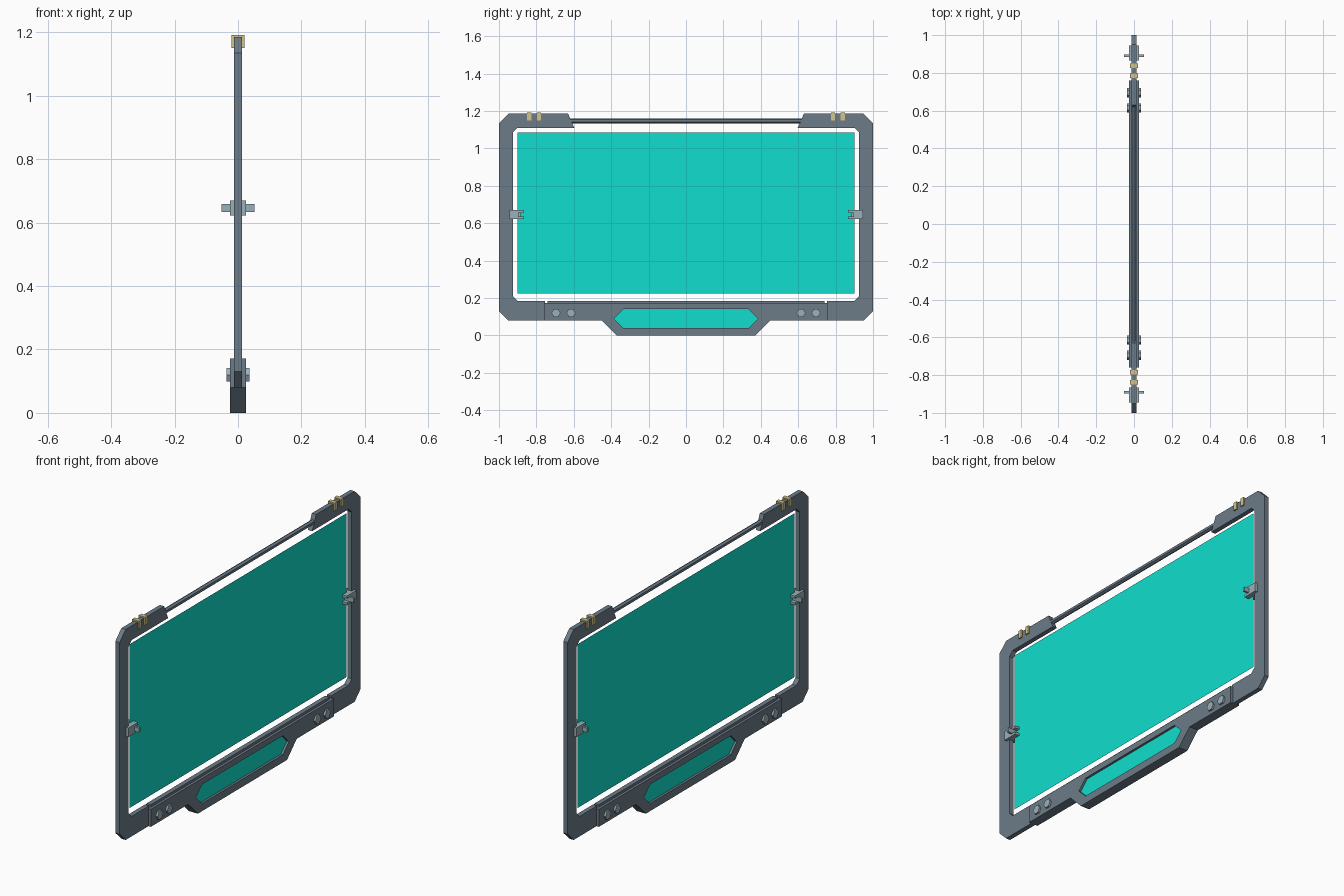
import bpy, bmesh, math
from mathutils import Matrix

if "Cube" in bpy.data.objects:
    bpy.data.objects.remove(bpy.data.objects["Cube"])


def material(name, rgb):
    m = bpy.data.materials.new(name)
    m.diffuse_color = (*rgb, 1)
    m.use_nodes = True
    m.node_tree.nodes["Principled BSDF"].inputs["Base Color"].default_value = m.diffuse_color
    return m


METAL = material("blue_grey_metal", (0.15, 0.20, 0.245))
STEEL = material("light_steel", (0.33, 0.44, 0.49))
GLOW = material("turquoise_screen", (0.005, 0.73, 0.61))
BRASS = material("pale_brass", (0.66, 0.56, 0.25))


def finish(name, bm, mat):
    bmesh.ops.recalc_face_normals(bm, faces=bm.faces)
    mesh = bpy.data.meshes.new(name)
    bm.to_mesh(mesh)
    bm.free()
    ob = bpy.data.objects.new(name, mesh)
    bpy.context.collection.objects.link(ob)
    mesh.materials.append(mat)
    return ob


def plate(name, profile, half, mat, side=1):
    """Extrude a (y, z) outline along x, centred on x = 0."""
    bm = bmesh.new()
    face = bm.faces.new([bm.verts.new((-half, y * side, z)) for y, z in profile])
    if half:
        out = bmesh.ops.extrude_face_region(bm, geom=[face])
        verts = [g for g in out["geom"] if isinstance(g, bmesh.types.BMVert)]
        bmesh.ops.translate(bm, verts=verts, vec=(2 * half, 0, 0))
    return finish(name, bm, mat)


def rect(y0, y1, z0, z1):
    return [(y0, z0), (y1, z0), (y1, z1), (y0, z1)]


def rod(name, radius, length, loc, axis, mat, sides=6):
    bm = bmesh.new()
    turn = Matrix.Rotation(math.pi / 2, 4, axis)
    bmesh.ops.create_cone(bm, cap_ends=True, segments=sides, radius1=radius,
                          radius2=radius, depth=length,
                          matrix=Matrix.Translation(loc) @ turn)
    return finish(name, bm, mat)


# Main floating screen
plate("main_screen", rect(-0.9, 0.9, 0.225, 1.085), 0, GLOW)

# Thick lower housing with a hexagonal window
half_base = [(0.37, 0), (0.45, 0.08), (0.76, 0.08), (0.76, 0.172)]
base = plate("lower_housing",
             half_base + [(-y, z) for y, z in reversed(half_base)], 0.026, METAL)
hexagon = [(-0.385, 0.09), (-0.335, 0.04), (0.335, 0.04),
           (0.385, 0.09), (0.335, 0.14), (-0.335, 0.14)]
cutter = plate("window_cutter", hexagon, 0.1, METAL)
cutter.hide_render = True
cut = base.modifiers.new("window", "BOOLEAN")
cut.operation, cut.solver, cut.object = "DIFFERENCE", "EXACT", cutter
bpy.context.view_layer.objects.active = base
bpy.ops.object.modifier_apply(modifier=cut.name)
bpy.data.objects.remove(cutter)
plate("lower_display", hexagon, 0.014, GLOW)

# Thin rails joining the two sides
plate("lower_rail", rect(-0.74, 0.74, 0.165, 0.185), 0.0125, METAL)
rod("upper_rail", 0.013, 1.25, (0, 0, 1.147), "X", METAL)

# C-shaped side frame with chamfered corners
frame = [(0.63, 1.185), (0.95, 1.185), (1.0, 1.135), (1.0, 0.13), (0.95, 0.08),
         (0.755, 0.08), (0.755, 0.185), (0.9, 0.185), (0.925, 0.21),
         (0.925, 1.085), (0.9, 1.11), (0.597, 1.11), (0.615, 1.148)]
# Fork-shaped screen holder, open towards the screen
fork = [(0.945, 0.622), (0.865, 0.622), (0.865, 0.635), (0.888, 0.635),
        (0.888, 0.657), (0.865, 0.657), (0.865, 0.67), (0.945, 0.67)]

for side, label in ((-1, "left"), (1, "right")):
    plate(f"side_frame_{label}", frame, 0.0125, METAL, side)
    plate(f"screen_holder_{label}", fork, 0.026, STEEL, side)
    plate(f"holder_pin_{label}", rect(0.885, 0.897, 0.634, 0.658), 0.052, STEEL, side)
    # Brass clips over the top edge
    for i, y in enumerate((0.785, 0.838)):
        plate(f"top_clip_{label}_{i}", rect(y - 0.011, y + 0.011, 1.15, 1.192),
              0.02, BRASS, side)
    # Hexagonal bolts through the housing
    for i, y in enumerate((0.615, 0.695)):
        rod(f"bolt_{label}_{i}", 0.024, 0.072, (0, y * side, 0.12), "Y", STEEL)
